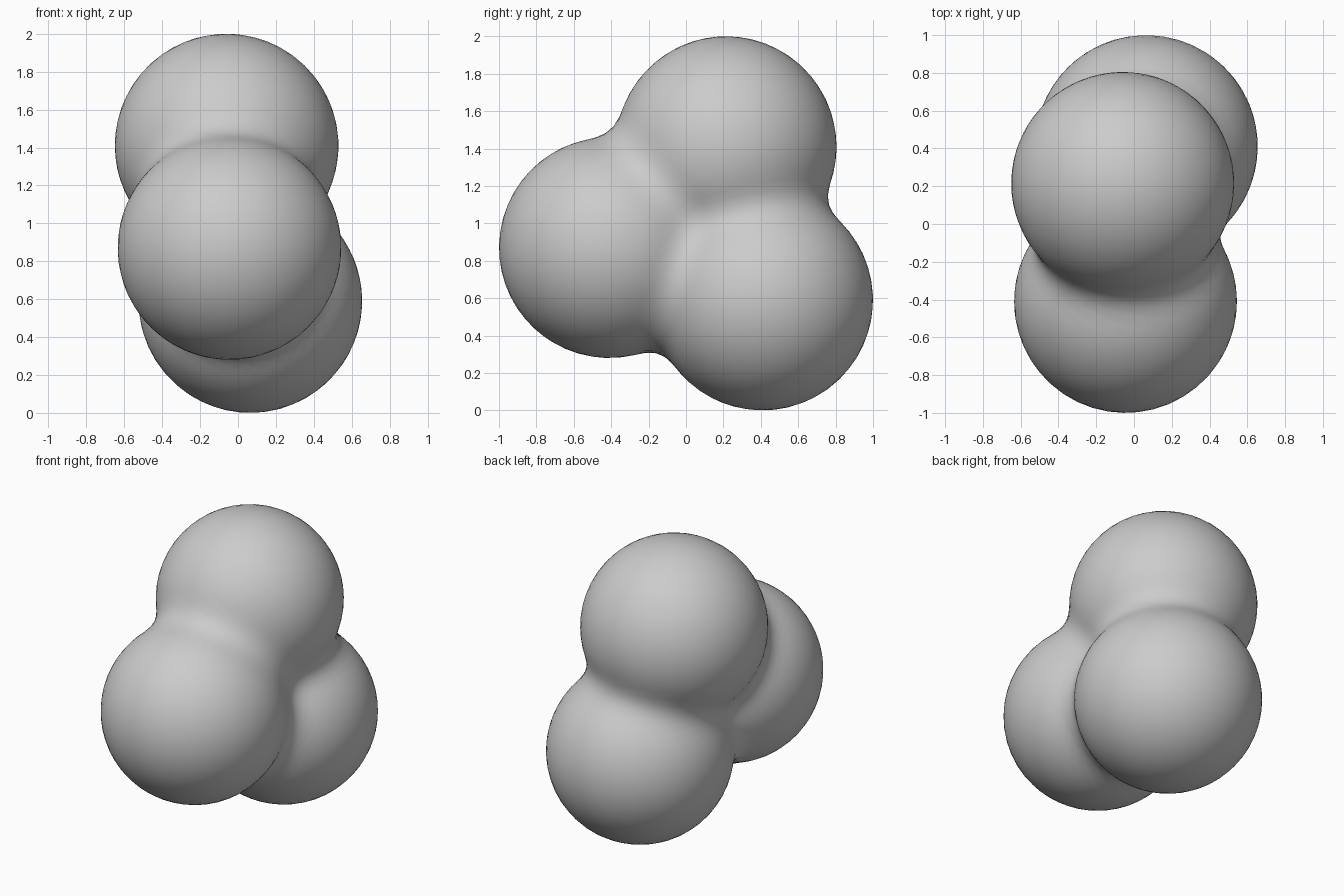
import bpy, bmesh
from mathutils import Vector

if "Cube" in bpy.data.objects:
    bpy.data.objects.remove(bpy.data.objects["Cube"])

# Three equal soft balls that melt into each other
BALLS = [Vector((-0.06, 0.215, 1.41)),   # top ball
         Vector((-0.045, -0.41, 0.87)),  # front ball
         Vector((0.065, 0.41, 0.59))]    # low back ball
RADIUS = 0.59
REACH = 0.76                             # distance where a ball stops acting
CENTRE = sum(BALLS, Vector()) / 3
LEVEL = (1 - (RADIUS / REACH) ** 2) ** 3


def field(p):
    return sum(max(0.0, 1 - (p - c).length_squared / REACH ** 2) ** 3 for c in BALLS)


def surface_point(direction):
    """Find where a ray from the centre leaves the blended shape."""
    near, far = 0.0, 1.6
    for _ in range(24):
        mid = (near + far) / 2
        if field(CENTRE + direction * mid) > LEVEL:
            near = mid
        else:
            far = mid
    return CENTRE + direction * near


# Blended blob: a fine sphere pushed out onto the blended surface
bm = bmesh.new()
bmesh.ops.create_icosphere(bm, subdivisions=5, radius=1)
for v in bm.verts:
    v.co = surface_point(v.co.normalized())
for f in bm.faces:
    f.smooth = True
bmesh.ops.recalc_face_normals(bm, faces=bm.faces)

mesh = bpy.data.meshes.new("blended_blob")
bm.to_mesh(mesh)
bm.free()
blob = bpy.data.objects.new("blended_blob", mesh)
bpy.context.collection.objects.link(blob)

# Plain grey material
grey = bpy.data.materials.new("light_grey")
grey.diffuse_color = (0.6, 0.6, 0.6, 1)
grey.use_nodes = True
grey.node_tree.nodes["Principled BSDF"].inputs["Base Color"].default_value = grey.diffuse_color
mesh.materials.append(grey)
